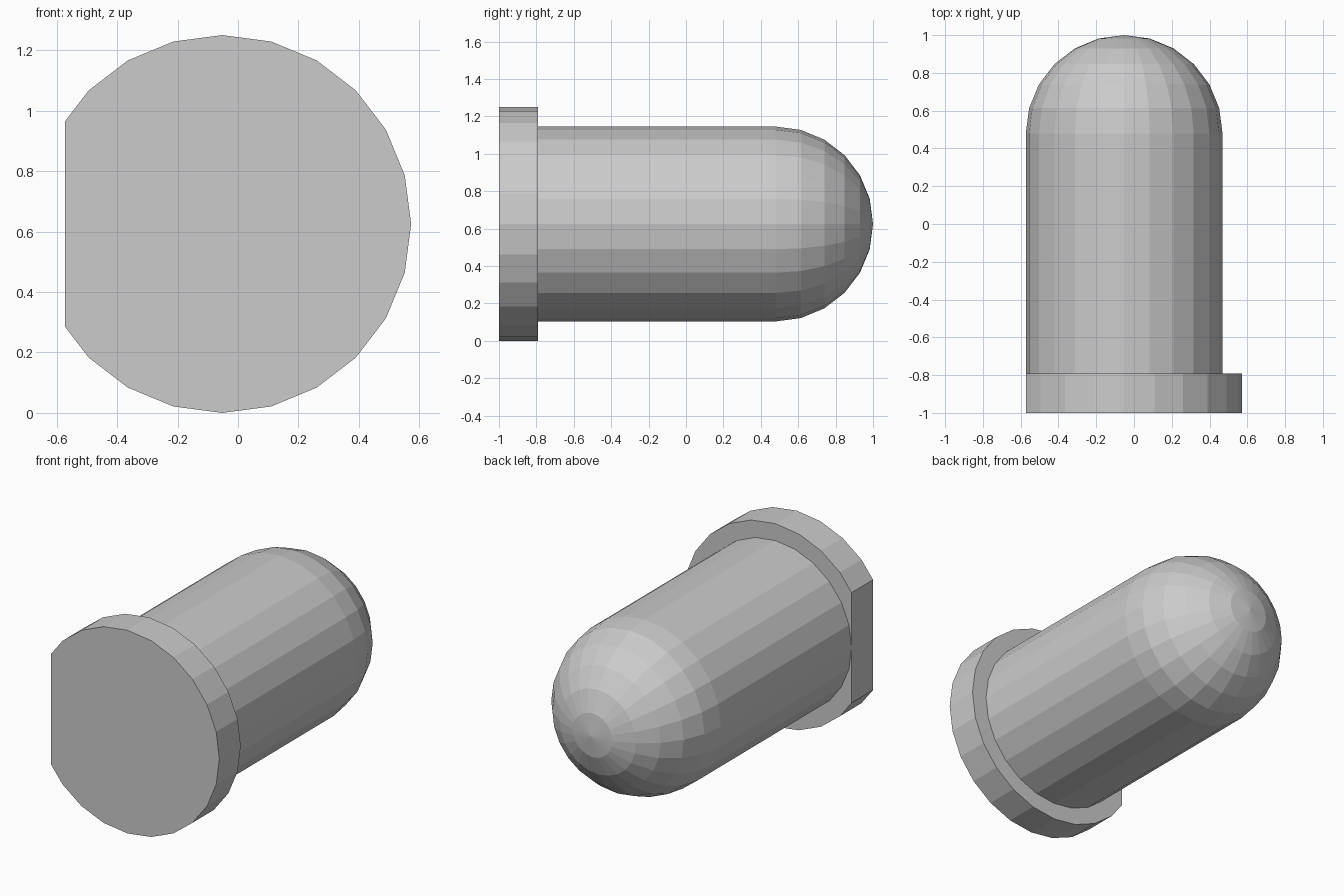
import bpy
import bmesh
from math import sin, cos, pi, tau
from mathutils import Vector

cube = bpy.data.objects.get("Cube")
if cube:
    bpy.data.objects.remove(cube, do_unlink=True)

# Main sizes: 24 sided lathe shapes lying along y
SIDES = 24
UNIT = 2 / 9.6
BODY_R = 2.5 * UNIT
FLANGE_R = 3 * UNIT
FLANGE_BACK = -1 + UNIT
DOME_START = 1 - BODY_R
CENTRE = Vector(((BODY_R - FLANGE_R) / 2, 0, FLANGE_R))

grey = bpy.data.materials.new("plain grey")
grey.use_nodes = True
colour = (0.6, 0.6, 0.6, 1)
grey.diffuse_color = colour
grey.node_tree.nodes["Principled BSDF"].inputs["Base Color"].default_value = colour


def lathe(name, profile, flat_x=None):
    """Spin (radius, y) points around the y axis; optionally cut a flat side."""
    bm = bmesh.new()
    verts = [bm.verts.new((r, y, 0)) for r, y in profile]
    edges = [bm.edges.new(pair) for pair in zip(verts, verts[1:])]
    bmesh.ops.spin(bm, geom=verts + edges, cent=(0, 0, 0), axis=(0, 1, 0),
                   angle=tau, steps=SIDES, use_duplicate=False)
    bmesh.ops.remove_doubles(bm, verts=bm.verts, dist=1e-4)
    if flat_x is not None:
        geom = bm.verts[:] + bm.edges[:] + bm.faces[:]
        cut = bmesh.ops.bisect_plane(bm, geom=geom, plane_co=(flat_x, 0, 0),
                                     plane_no=(-1, 0, 0), clear_outer=True)
        rim = [e for e in cut["geom_cut"] if isinstance(e, bmesh.types.BMEdge)]
        bmesh.ops.holes_fill(bm, edges=rim, sides=0)
    bmesh.ops.recalc_face_normals(bm, faces=bm.faces)
    mesh = bpy.data.meshes.new(name)
    bm.to_mesh(mesh)
    bm.free()
    mesh.materials.append(grey)
    obj = bpy.data.objects.new(name, mesh)
    obj.location = CENTRE
    bpy.context.collection.objects.link(obj)
    return obj


# Base flange with one flat side, level with the body
lathe("base_flange",
      [(0, -1), (FLANGE_R, -1), (FLANGE_R, FLANGE_BACK), (0, FLANGE_BACK)],
      flat_x=-BODY_R)

# Cylinder body ending in a hemisphere
dome = [(BODY_R * cos(i * pi / 12), DOME_START + BODY_R * sin(i * pi / 12))
        for i in range(7)]
lathe("domed_body", [(0, FLANGE_BACK), (BODY_R, FLANGE_BACK)] + dome)
